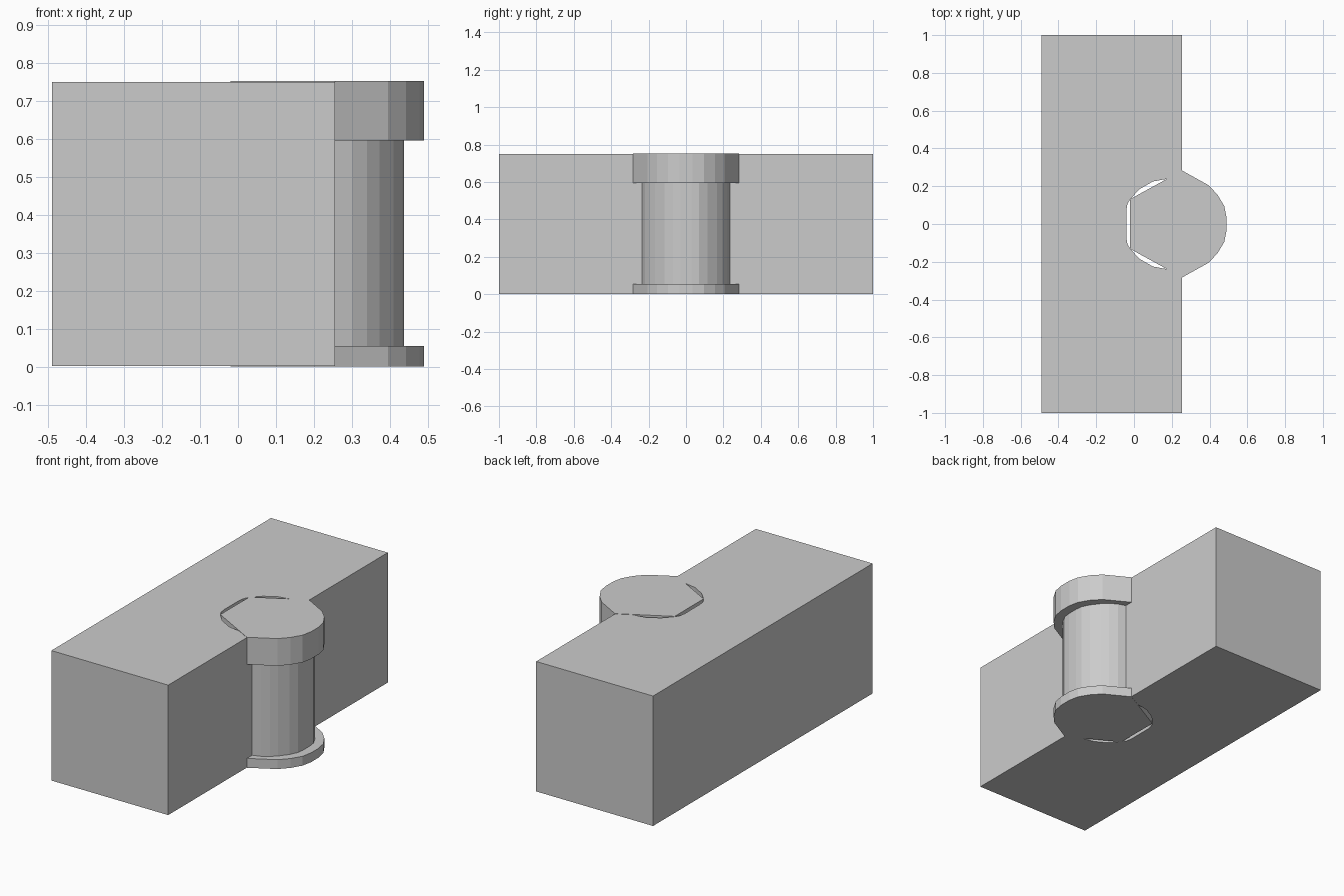
import bpy
import bmesh

if "Cube" in bpy.data.objects:
    bpy.data.objects.remove(bpy.data.objects["Cube"])

FACE_X = 0.255          # plane of the wall face carrying the column


def mirrored(half):
    """Half outline (y > 0, listed front to back or back to front) -> both sides, from -y to +y."""
    return [(x, -y) for x, y in reversed(half)] + list(half)


def extrude_outline(name, pts, z0, z1, closed=True):
    """Vertical prism from a counter-clockwise outline, or an open strip."""
    bm = bmesh.new()
    low = [bm.verts.new((x, y, z0)) for x, y in pts]
    high = [bm.verts.new((x, y, z1)) for x, y in pts]
    n = len(pts)
    for i in range(n if closed else n - 1):
        j = (i + 1) % n
        bm.faces.new((low[i], low[j], high[j], high[i]))
    if closed:
        bm.faces.new(low[::-1])
        bm.faces.new(high)
    mesh = bpy.data.meshes.new(name)
    bm.to_mesh(mesh)
    bm.free()
    obj = bpy.data.objects.new(name, mesh)
    bpy.context.collection.objects.link(obj)
    return obj


# Half profiles of the round shaft, in front of and behind the wall face
shaft_front = [(0.437, 0.03), (0.432, 0.07), (0.41, 0.115), (0.372, 0.165),
               (0.34, 0.195), (0.30, 0.22), (FACE_X, 0.235)]
shaft_back = [(-0.041, 0.07), (-0.035, 0.105), (-0.02, 0.132), (0.03, 0.185),
              (0.10, 0.225), (0.18, 0.24), (FACE_X, 0.235)]

# Wall block with a round channel where the column is let in
wall = [(-0.49, 1), (-0.49, -1), (FACE_X, -1)] + mirrored(shaft_back) + [(FACE_X, 1)]
extrude_outline("wall_block", wall, 0.001, 0.75)

# Column shaft standing out of the wall
extrude_outline("column_shaft", mirrored(shaft_front), 0.0, 0.75, closed=False)

# Capital and base share one outline; the slot behind them stays open
plate_half = [(0.49, 0.035), (0.478, 0.095), (0.442, 0.155), (0.395, 0.205),
              (FACE_X, 0.283), (-0.02, 0.132)]
plate = mirrored(plate_half)
extrude_outline("column_capital", plate, 0.595, 0.752)
extrude_outline("column_base", plate, 0.0, 0.054)
